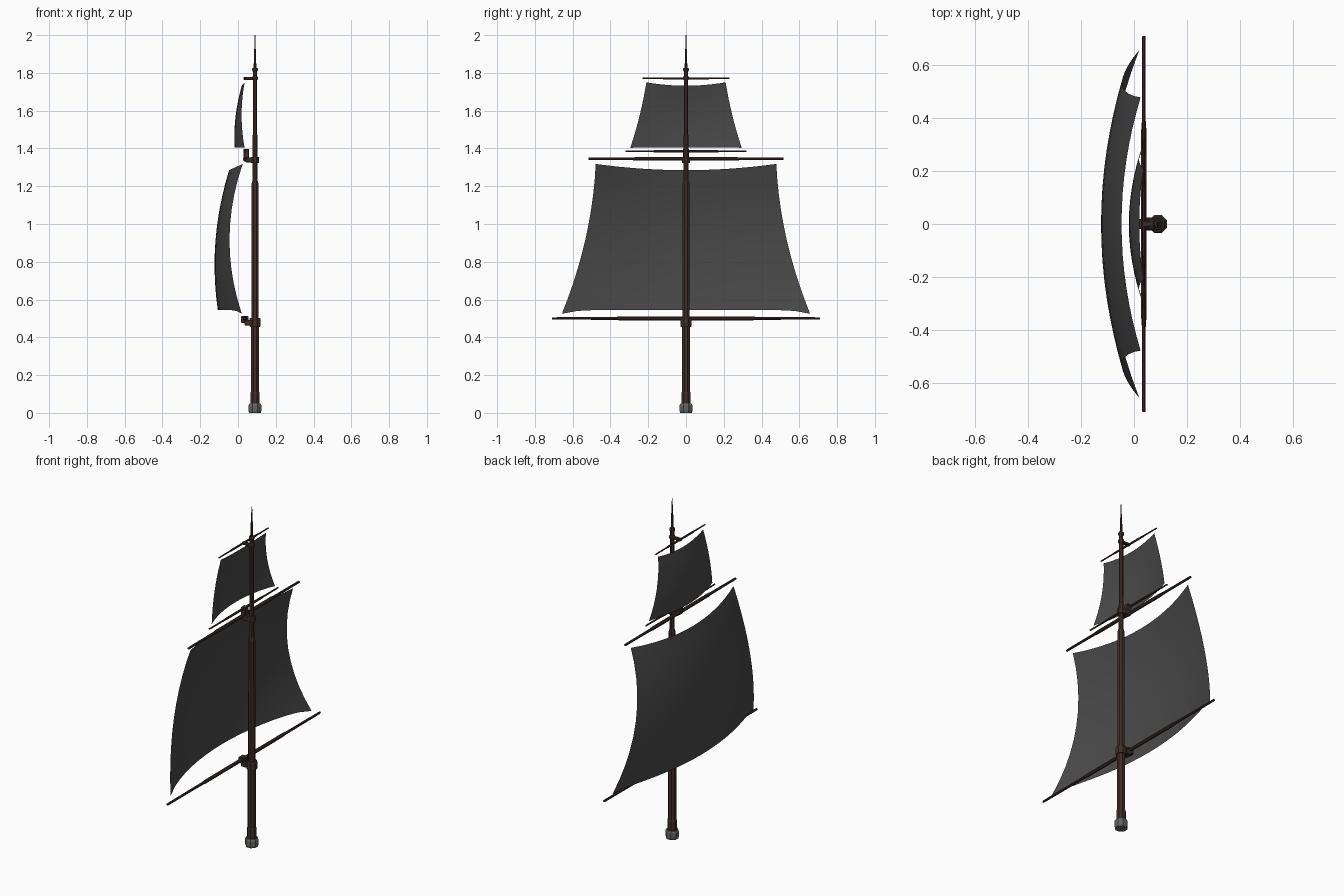
import bpy, bmesh, math
from mathutils import Vector

if "Cube" in bpy.data.objects:
    bpy.data.objects.remove(bpy.data.objects["Cube"])

MX = 0.09     # mast axis x
YX = 0.037    # yard axis x


def mat(name, c):
    m = bpy.data.materials.new(name)
    m.diffuse_color = (*c, 1)
    m.use_nodes = True
    m.node_tree.nodes["Principled BSDF"].inputs["Base Color"].default_value = m.diffuse_color
    return m


WOOD = mat("dark wood", (0.050, 0.027, 0.022))
SAIL = mat("charcoal canvas", (0.068, 0.068, 0.068))
STONE = mat("grey metal", (0.13, 0.13, 0.13))


def finish(bm, name, m):
    me = bpy.data.meshes.new(name)
    bm.to_mesh(me)
    bm.free()
    me.materials.append(m)
    ob = bpy.data.objects.new(name, me)
    bpy.context.collection.objects.link(ob)
    return ob


def lathe(name, profile, origin, axis, m, n=8):
    """Rings of n sides along an axis; profile is (radius, distance)."""
    bm = bmesh.new()
    rings = []
    for r, d in profile:
        ring = []
        for i in range(n):
            a = 2 * math.pi * (i + 0.5) / n
            c, s = r * math.cos(a), r * math.sin(a)
            off = (c, s, d) if axis == 'z' else (c, d, s)
            ring.append(bm.verts.new(Vector(origin) + Vector(off)))
        rings.append(ring)
    for a, b in zip(rings, rings[1:]):
        for i in range(n):
            j = (i + 1) % n
            bm.faces.new((a[i], a[j], b[j], b[i]))
    bm.faces.new(rings[0])
    bm.faces.new(rings[-1])
    bmesh.ops.recalc_face_normals(bm, faces=bm.faces)
    return finish(bm, name, m)


def box(name, x0, x1, hy, z0, z1):
    bm = bmesh.new()
    bmesh.ops.create_cube(bm, size=1)
    for v in bm.verts:
        v.co = ((x0 + x1) / 2 + v.co.x * (x1 - x0), v.co.y * 2 * hy,
                (z0 + z1) / 2 + v.co.z * (z1 - z0))
    bmesh.ops.bevel(bm, geom=bm.edges[:], offset=0.003, segments=1, affect='EDGES')
    return finish(bm, name, WOOD)


# mast and foot
lathe("mast_foot", [(0.034, 0), (0.037, 0.012), (0.037, 0.04), (0.032, 0.05)],
      (MX, 0, 0), 'z', STONE)
lathe("lower_mast", [(0.027, 0.045), (0.027, 0.105), (0.023, 0.112), (0.023, 0.46),
                     (0.020, 0.50), (0.019, 1.215), (0.0135, 1.232), (0.012, 1.82)],
      (MX, 0, 0), 'z', WOOD)
lathe("mast_spike", [(0.008, 1.815), (0.006, 1.90), (0.004, 1.93), (0.002, 2.0)],
      (MX, 0, 0), 'z', WOOD)

# collars around the mast
for name, r, z0, z1 in (("lower_collar", 0.031, 0.455, 0.502),
                        ("middle_collar", 0.024, 1.322, 1.355),
                        ("upper_collar", 0.017, 1.762, 1.782),
                        ("cap_collar", 0.016, 1.808, 1.826)):
    lathe(name, [(r - 0.003, z0), (r, z0 + 0.004), (r, z1 - 0.004), (r - 0.003, z1)],
          (MX, 0, 0), 'z', WOOD)

# brackets carrying the yards
box("lower_bracket", 0.035, 0.085, 0.024, 0.462, 0.492)
box("lower_clamp", 0.016, 0.056, 0.019, 0.476, 0.512)
box("middle_bracket", 0.04, 0.085, 0.02, 1.325, 1.353)
box("middle_clamp", 0.029, 0.058, 0.016, 1.332, 1.398)
box("upper_bracket", 0.030, 0.082, 0.010, 1.763, 1.778)

# tapering yards
for name, half, z, r in (("lower_yard", 0.71, 0.50, 0.0105),
                         ("middle_yard", 0.515, 1.345, 0.0105),
                         ("topsail_foot_yard", 0.32, 1.385, 0.007),
                         ("topsail_head_yard", 0.23, 1.771, 0.006)):
    prof = [(0.6 * r, 1.0), (0.65 * r, 0.97), (0.75 * r, 0.55), (r, 0.5), (r, 0.02)]
    full = [(a, -d * half) for a, d in prof] + [(a, d * half) for a, d in prof[::-1]]
    lathe(name, full, (YX, 0, z), 'y', WOOD)


def quad(a, b, c, v):
    """Parabola through a (v=0), b (v=.5), c (v=1)."""
    return a * (1 - v) * (1 - 2 * v) + 4 * b * v * (1 - v) + c * v * (2 * v - 1)


def sail(name, z_bot, z_top, sag, drop, half, edge_x, mid_x, nu=16, nv=10):
    """Billowing sheet; the triples are values at bottom, middle and top."""
    bm = bmesh.new()
    grid = []
    for j in range(nv + 1):
        v = j / nv
        row = []
        for i in range(nu + 1):
            u = 2 * i / nu - 1
            y = u * quad(*half, v)
            xe, xm = quad(*edge_x, v), quad(*mid_x, v)
            x = xm + (xe - xm) * abs(u) ** 2
            zt = z_top - sag * (1 - u * u)
            zb = z_bot - drop * abs(u) ** 10
            row.append(bm.verts.new((x, y, zb + (zt - zb) * v)))
        grid.append(row)
    for j in range(nv):
        for i in range(nu):
            bm.faces.new((grid[j][i], grid[j][i + 1], grid[j + 1][i + 1], grid[j + 1][i]))
    for f in bm.faces:
        f.smooth = True
    return finish(bm, name, SAIL)


# sails
sail("main_sail", 0.545, 1.318, 0.033, 0.02, (0.657, 0.532, 0.478),
     (0.02, -0.045, 0.025), (-0.107, -0.119, -0.047))
sail("top_sail", 1.406, 1.75, 0.018, 0.003, (0.295, 0.245, 0.21),
     (0.035, 0.019, 0.035), (-0.018, -0.013, 0.020), 12, 8)
